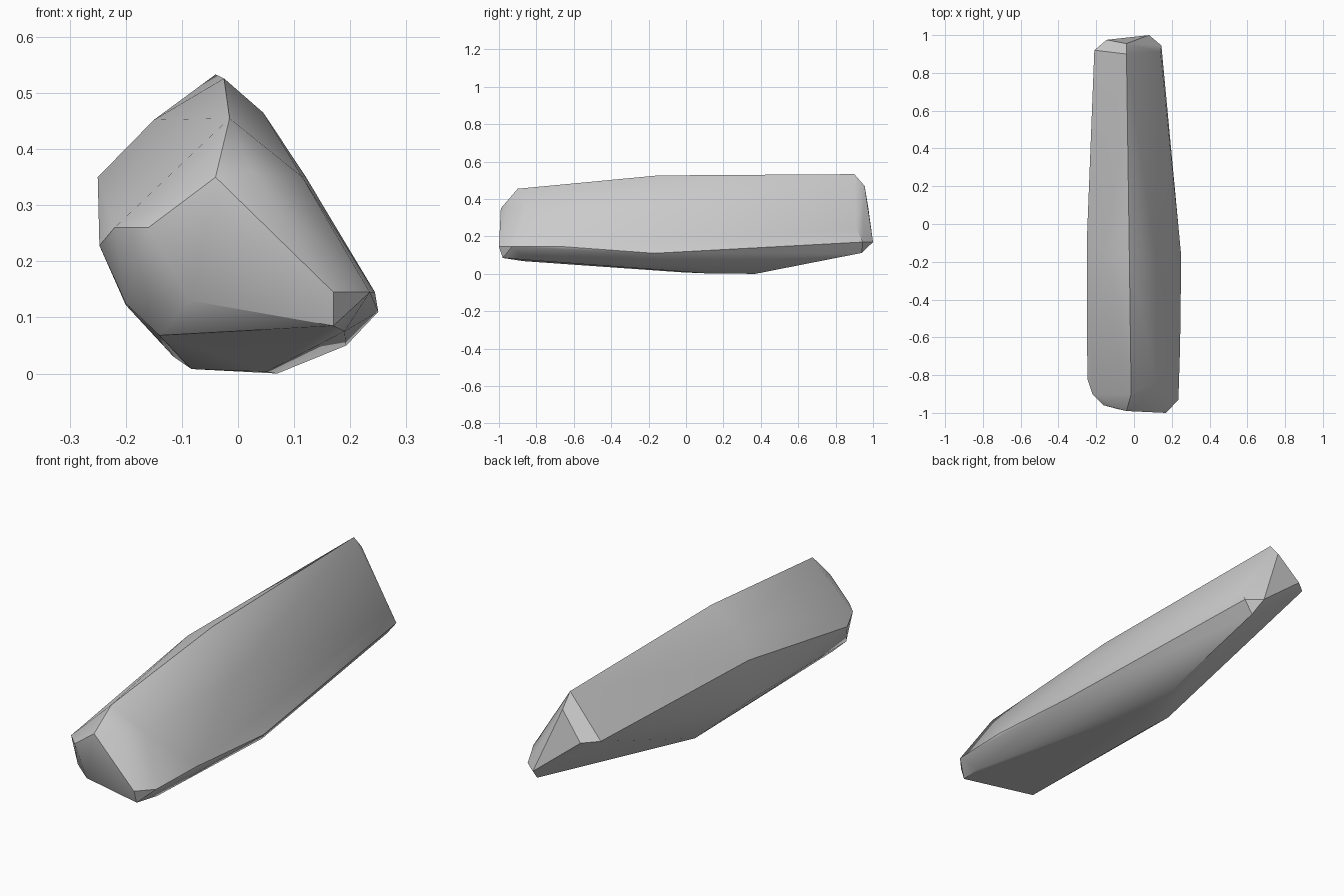
import bpy, bmesh, math

# Chiselled stone: corner points of successive cross-sections along y
front_face = [(-0.16, -0.96, 0.26), (-0.04, -0.99, 0.35), (0.025, -0.96, 0.36),
              (0.17, -1.0, 0.145), (-0.085, -0.98, 0.13), (0.17, -0.98, 0.085)]
front_rim = [(-0.015, -0.9, 0.455), (0.025, -0.87, 0.42), (0.115, -0.85, 0.35),
             (0.235, -0.93, 0.145), (0.19, -0.86, 0.075), (-0.14, -0.87, 0.068),
             (-0.2, -0.88, 0.125), (-0.247, -0.82, 0.228), (-0.22, -0.9, 0.26),
             (-0.12, -0.93, 0.13)]
middle = [(-0.025, -0.15, 0.526), (0.045, -0.15, 0.465), (0.12, -0.2, 0.352),
          (0.25, -0.17, 0.11), (0.244, -0.65, 0.145), (0.193, -0.1, 0.05),
          (0.07, 0.37, 0.0), (0.05, 0.1, 0.003), (-0.083, -0.02, 0.008),
          (-0.115, 0.1, 0.03), (-0.2, -0.2, 0.122), (-0.25, -0.1, 0.35),
          (-0.15, -0.15, 0.452)]
back_rim = [(-0.04, 0.9, 0.533), (0.14, 0.91, 0.24), (0.145, 0.945, 0.17),
            (0.1, 0.94, 0.112), (-0.21, 0.92, 0.355)]
back_face = [(-0.04, 0.955, 0.47), (-0.145, 0.975, 0.35), (0.08, 1.0, 0.17)]

# Stone body: hull around the sections, coplanar facets merged
bm = bmesh.new()
for section in (front_face, front_rim, middle, back_rim, back_face):
    for corner in section:
        bm.verts.new(corner)
hull = bmesh.ops.convex_hull(bm, input=bm.verts)
loose = [v for v in bm.verts if not v.link_faces]
bmesh.ops.delete(bm, geom=loose, context='VERTS')
bmesh.ops.dissolve_limit(bm, angle_limit=math.radians(1), verts=bm.verts, edges=bm.edges)
bmesh.ops.recalc_face_normals(bm, faces=bm.faces)

mesh = bpy.data.meshes.new("long_rock")
bm.to_mesh(mesh)
bm.free()
rock = bpy.data.objects.new("long_rock", mesh)
bpy.context.collection.objects.link(rock)

# Soft shading on shallow facets, crisp main edges
bpy.context.view_layer.objects.active = rock
rock.select_set(True)
bpy.ops.object.shade_smooth_by_angle(angle=math.radians(30))
